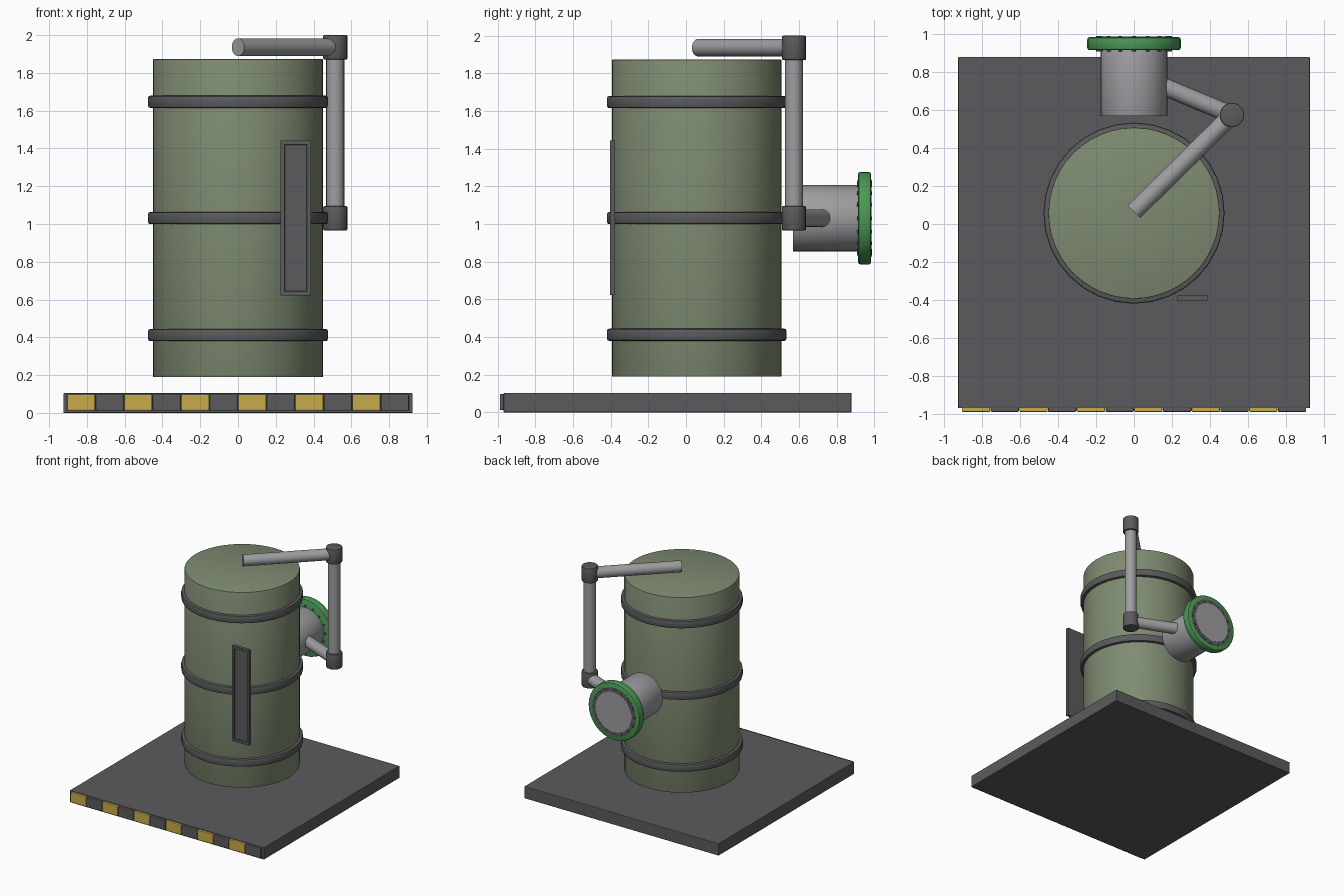
import bpy, bmesh, math
from mathutils import Vector

if "Cube" in bpy.data.objects:
    bpy.data.objects.remove(bpy.data.objects["Cube"])


def material(name, r, g, b):
    m = bpy.data.materials.new(name)
    m.use_nodes = True
    m.diffuse_color = (r, g, b, 1)
    m.node_tree.nodes["Principled BSDF"].inputs["Base Color"].default_value = (r, g, b, 1)
    return m


DARK = material("dark grey", 0.105, 0.105, 0.11)
OLIVE = material("olive green", 0.21, 0.26, 0.165)
STEEL = material("light steel", 0.34, 0.34, 0.355)
GREEN = material("flange green", 0.07, 0.31, 0.09)
YELLOW = material("warning yellow", 0.58, 0.41, 0.07)


def finish(name, bm, mat, bevel=0, smooth=True):
    """Bevel the hard edges and turn the bmesh into an object."""
    if bevel:
        hard = [e for e in bm.edges if e.calc_face_angle(0) > 0.8]
        bmesh.ops.bevel(bm, geom=hard, offset=bevel, segments=2, profile=0.5, affect='EDGES')
    bmesh.ops.recalc_face_normals(bm, faces=bm.faces[:])
    me = bpy.data.meshes.new(name)
    bm.to_mesh(me)
    bm.free()
    me.materials.append(mat)
    if smooth:
        me.shade_smooth()
        me.set_sharp_from_angle(angle=math.radians(35))
    ob = bpy.data.objects.new(name, me)
    bpy.context.collection.objects.link(ob)
    return ob


def rod(name, a, b, radius, mat, sides=32, bevel=0):
    """Cylinder between two points."""
    a, b = Vector(a), Vector(b)
    bm = bmesh.new()
    bmesh.ops.create_cone(bm, cap_ends=True, segments=sides, radius1=radius,
                          radius2=radius, depth=(b - a).length)
    ob_turn = (b - a).to_track_quat('Z', 'Y').to_matrix()
    bmesh.ops.rotate(bm, verts=bm.verts, matrix=ob_turn)
    bmesh.ops.translate(bm, verts=bm.verts, vec=(a + b) / 2)
    return finish(name, bm, mat, bevel)


def box_mesh(lo, hi):
    lo, hi = Vector(lo), Vector(hi)
    bm = bmesh.new()
    bmesh.ops.create_cube(bm, size=1)
    bmesh.ops.scale(bm, verts=bm.verts, vec=hi - lo)
    bmesh.ops.translate(bm, verts=bm.verts, vec=(lo + hi) / 2)
    return bm


# Base slab with a row of hazard blocks along the front
finish("base_slab", box_mesh((-0.925, -0.968, 0), (0.925, 0.878, 0.104)), DARK, 0.004, False)
for i in range(12):
    x = -0.905 + i * 0.151
    finish(f"hazard_block_{i + 1}", box_mesh((x, -0.988, 0.012), (x + 0.149, -0.96, 0.098)),
           DARK if i % 2 else YELLOW, 0.006, False)

# Tank and its three bands
TY = 0.057
rod("tank", (0, TY, 0.19), (0, TY, 1.873), 0.45, OLIVE, 48, 0.004)
for name, z in (("lower_band", 0.412), ("middle_band", 1.031), ("upper_band", 1.647)):
    rod(name, (0, TY, z - 0.032), (0, TY, z + 0.032), 0.476, DARK, 32, 0.01)

# Front gauge panel with a recessed middle
bm = box_mesh((0.225, -0.403, 0.622), (0.387, -0.376, 1.442))
front = [f for f in bm.faces if f.normal.y < -0.9]
bmesh.ops.inset_region(bm, faces=front, thickness=0.03)
bmesh.ops.inset_region(bm, faces=front, thickness=0.004, depth=-0.009)
finish("gauge_panel", bm, DARK, 0, False)

# Pipe run: across the tank top, down the side, into the outlet
PX, PY, TOP, LOW = 0.515, 0.573, 1.936, 1.031
rod("top_pipe", (0, 0.065, TOP), (PX, PY, TOP), 0.047, STEEL, 20)
rod("down_pipe", (PX, PY, LOW), (PX, PY, TOP), 0.048, STEEL, 20)
rod("outlet_pipe", (PX, PY, LOW), (0.08, 0.755, LOW), 0.047, STEEL, 20)
for name, z in (("upper_elbow", TOP), ("lower_elbow", LOW)):
    rod(name, (PX, PY, z - 0.065), (PX, PY, z + 0.064), 0.064, DARK, 20, 0.006)

# Outlet drum with flange, seal ring and bolts facing the back
rod("outlet_drum", (0, 0.567, LOW), (0, 0.93, LOW), 0.177, STEEL, 32, 0.003)
rod("outlet_flange", (0, 0.914, LOW), (0, 0.982, LOW), 0.246, GREEN, 32, 0.012)
rod("seal_ring", (0, 0.975, LOW), (0, 0.984, LOW), 0.205, DARK)
rod("outlet_cover", (0, 0.976, LOW), (0, 0.986, LOW), 0.172, STEEL)
for i in range(16):
    a = math.tau * i / 16
    x, z = 0.189 * math.cos(a), LOW + 0.189 * math.sin(a)
    rod(f"flange_bolt_{i + 1}", (x, 0.908, z), (x, 0.988, z), 0.01, DARK, 8)
